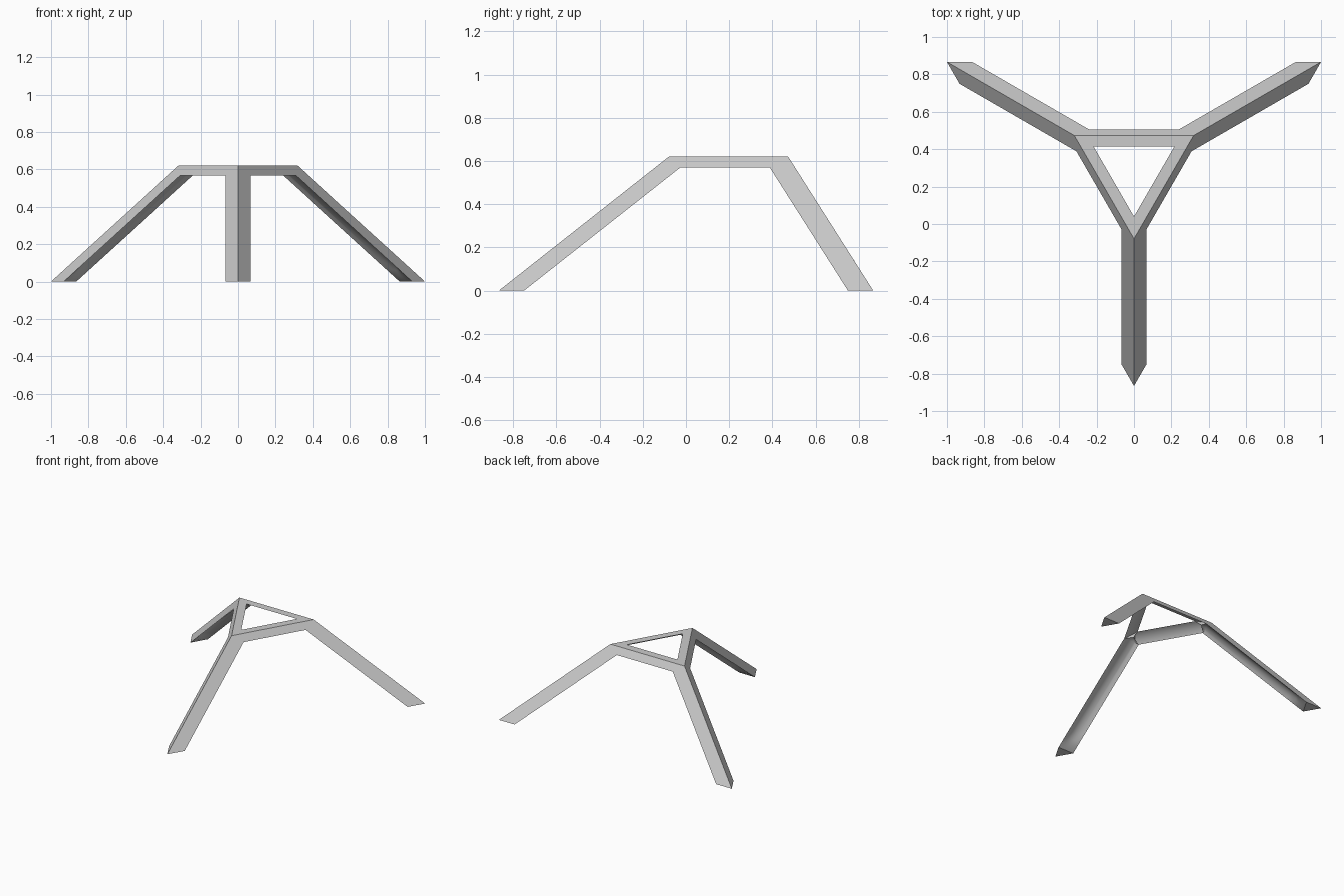
import bpy, bmesh, math
from mathutils import Vector, Matrix

cube = bpy.data.objects.get("Cube")
if cube:
    bpy.data.objects.remove(cube, do_unlink=True)

CENTRE = Vector((0, 0.289, 0))
HEIGHT = 0.62
STEPS = 12       # segments across the hollow underside
HOLLOW = 0.3     # depth of the hollow, as a share of the section


def turned(p, k):
    """Turn a point about the middle of the stand by k thirds."""
    return Matrix.Rotation(k * math.tau / 3, 3, "Z") @ (p - CENTRE) + CENTRE


def arc(apex, a, b, depth):
    """Hollow curve from a to b, bowed toward the outer ridge."""
    lift = (apex - (a + b) / 2) * depth * 4
    return [a.lerp(b, i / STEPS) + lift * (i / STEPS) * (1 - i / STEPS)
            for i in range(STEPS + 1)]


def section(apex, a, b, depth=HOLLOW):
    return [apex] + arc(apex, a, b, depth)


bm = bmesh.new()


def face(points):
    bm.faces.new([bm.verts.new(p) for p in points])


def loft(rings):
    for r, s in zip(rings, rings[1:]):
        n = len(r)
        for i in range(n):
            j = (i + 1) % n
            face((r[i], r[j], s[j], s[i]))


# Key points of the front leg
toe = Vector((0, -0.866, 0))
ridge = Vector((0, -0.079, HEIGHT))
hole = Vector((0, 0.04, HEIGHT))
heel_l = toe + Vector((0.5, 0.866, 0)) * 0.135
heel_r = Vector((-heel_l.x, heel_l.y, 0))
run = ridge - toe
knee_l, knee_r = heel_l + run * 0.917, heel_r + run * 0.917

for k in range(3):
    def t(points):
        return [turned(p, k) for p in points]

    # Leg: solid foot, then a hollow underside up to the knee
    rings = [t(section(toe, heel_l, heel_r, 0))]
    for z, depth in ((0.03, 0), (0.065, 0.18), (0.1, HOLLOW)):
        d = run * (z / HEIGHT)
        rings.append(t(section(toe + d, heel_l + d, heel_r + d, depth)))
    rings.append(t(section(ridge, knee_l, knee_r)))
    loft(rings)
    face(rings[0])

    # Top bar to the next leg
    start = section(ridge, hole, knee_l)
    end = [turned(p, 1) for p in section(ridge, hole, knee_r)]
    loft([t(start), t(end)])

    # Underside of the corner where the leg and two bars meet
    rim = (arc(ridge, hole, knee_l, HOLLOW)[:-1]
           + arc(ridge, knee_l, knee_r, HOLLOW)[:-1]
           + arc(ridge, knee_r, hole, HOLLOW)[:-1])
    mid = (hole + knee_l + knee_r) / 3 + Vector((0, 0, 0.008))
    for i, p in enumerate(rim):
        face(t((p, rim[(i + 1) % len(rim)], mid)))

bmesh.ops.remove_doubles(bm, verts=bm.verts, dist=0.0005)
bmesh.ops.recalc_face_normals(bm, faces=bm.faces)

mesh = bpy.data.meshes.new("tripod_frame")
bm.to_mesh(mesh)
bm.free()
frame = bpy.data.objects.new("tripod_frame", mesh)
bpy.context.collection.objects.link(frame)

# Plain grey finish
grey = bpy.data.materials.new("light_grey")
grey.use_nodes = True
colour = (0.6, 0.6, 0.6, 1)
grey.diffuse_color = colour
grey.node_tree.nodes["Principled BSDF"].inputs["Base Color"].default_value = colour
mesh.materials.append(grey)

bpy.ops.object.select_all(action="DESELECT")
frame.select_set(True)
bpy.context.view_layer.objects.active = frame
bpy.ops.object.shade_smooth_by_angle(angle=math.radians(30))
